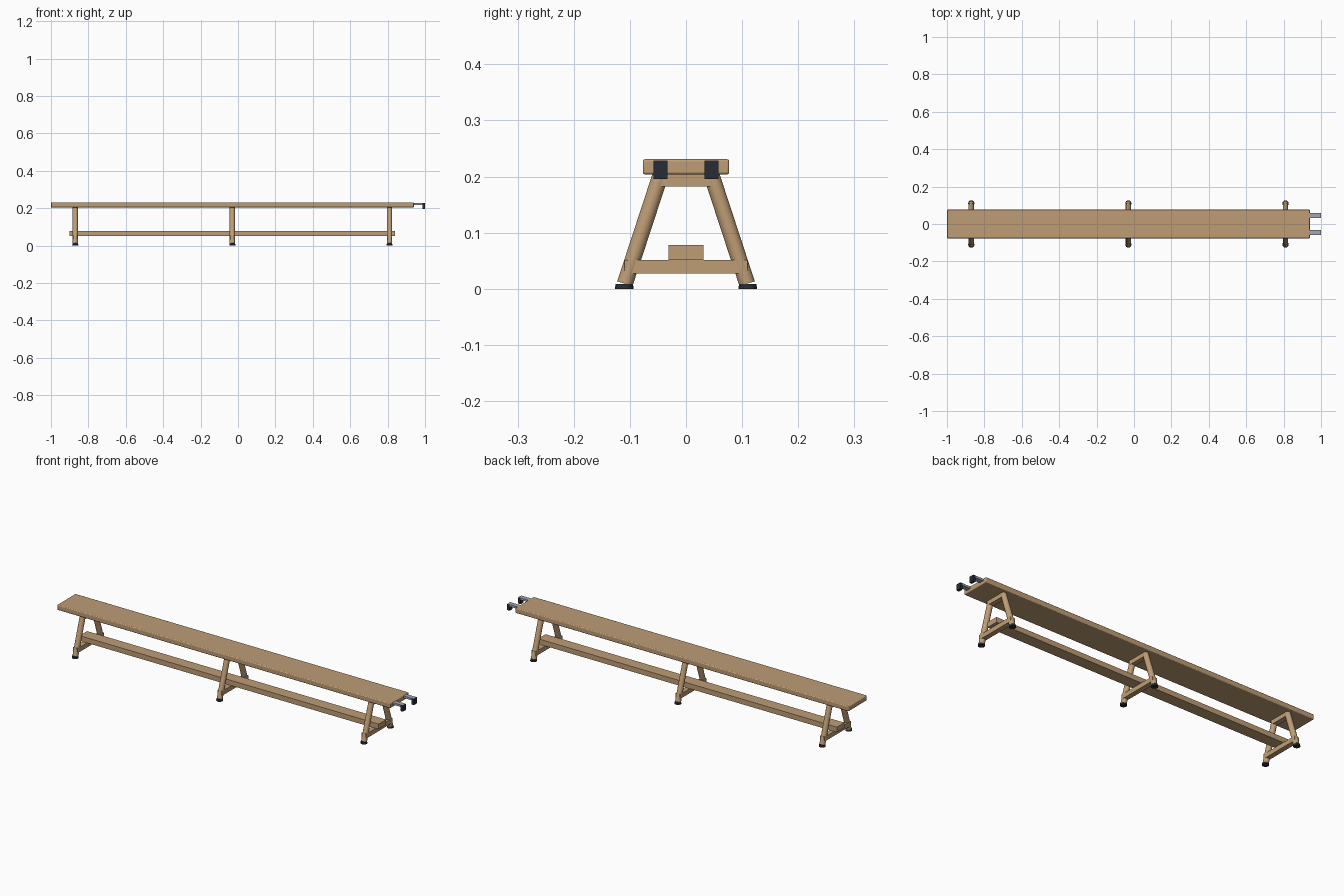
import bpy
import math
from mathutils import Vector

cube = bpy.data.objects.get("Cube")
if cube:
    bpy.data.objects.remove(cube, do_unlink=True)


def material(name, color, metallic=0.0):
    mat = bpy.data.materials.new(name)
    mat.use_nodes = True
    mat.diffuse_color = color
    shader = mat.node_tree.nodes["Principled BSDF"]
    shader.inputs["Base Color"].default_value = color
    shader.inputs["Metallic"].default_value = metallic
    return mat


wood = material("wood", (0.52, 0.34, 0.18, 1))
steel = material("steel", (0.36, 0.38, 0.44, 1))
rubber = material("rubber", (0.02, 0.025, 0.035, 1))


def box(name, low, high, mat, bevel=0.0):
    low, high = Vector(low), Vector(high)
    bpy.ops.mesh.primitive_cube_add(size=1, location=(low + high) / 2)
    obj = bpy.context.object
    obj.name = name
    obj.scale = high - low
    bpy.ops.object.transform_apply(location=False, rotation=False, scale=True)
    obj.data.materials.append(mat)
    if bevel:
        mod = obj.modifiers.new("rounded_edges", "BEVEL")
        mod.width = bevel
        mod.segments = 3
        bpy.ops.object.shade_smooth_by_angle(angle=math.radians(35))
    return obj


def rod(name, start, end, r_start, r_end, mat):
    start, end = Vector(start), Vector(end)
    axis = end - start
    bpy.ops.mesh.primitive_cone_add(
        vertices=24, radius1=r_start, radius2=r_end, depth=axis.length,
        location=(start + end) / 2,
        rotation=axis.to_track_quat("Z", "Y").to_euler())
    obj = bpy.context.object
    obj.name = name
    obj.data.materials.append(mat)
    bpy.ops.object.shade_smooth_by_angle(angle=math.radians(35))
    return obj


# Long plank and the stretcher lying on the lower crossbars
box("seat", (-1, -0.077, 0.204), (0.94, 0.077, 0.231), wood, 0.004)
box("stretcher", (-0.9, -0.031, 0.051), (0.84, 0.031, 0.078), wood)

# Three trestles
for place, x in (("right", -0.87), ("middle", -0.03), ("left", 0.81)):
    box(place + "_lower_crossbar", (x - 0.013, -0.11, 0.027),
        (x + 0.013, 0.11, 0.051), wood)
    box(place + "_upper_crossbar", (x - 0.013, -0.054, 0.182),
        (x + 0.013, 0.054, 0.205), wood)
    for side, s in (("front", -1), ("back", 1)):
        rod(f"{place}_{side}_leg", (x, s * 0.109, 0.009),
            (x, s * 0.045, 0.204), 0.0143, 0.0143, wood)
        rod(f"{place}_{side}_foot", (x, s * 0.11, 0),
            (x, s * 0.11, 0.009), 0.0165, 0.0155, rubber)

# Pair of hooks on the left end
for side, y in (("front", -0.0455), ("back", 0.0455)):
    box(side + "_hook_arm", (0.92, y - 0.0125, 0.218),
        (0.999, y + 0.0125, 0.2285), steel)
    box(side + "_hook_tip", (0.986, y - 0.0127, 0.196),
        (1.0, y + 0.0127, 0.228), rubber)
